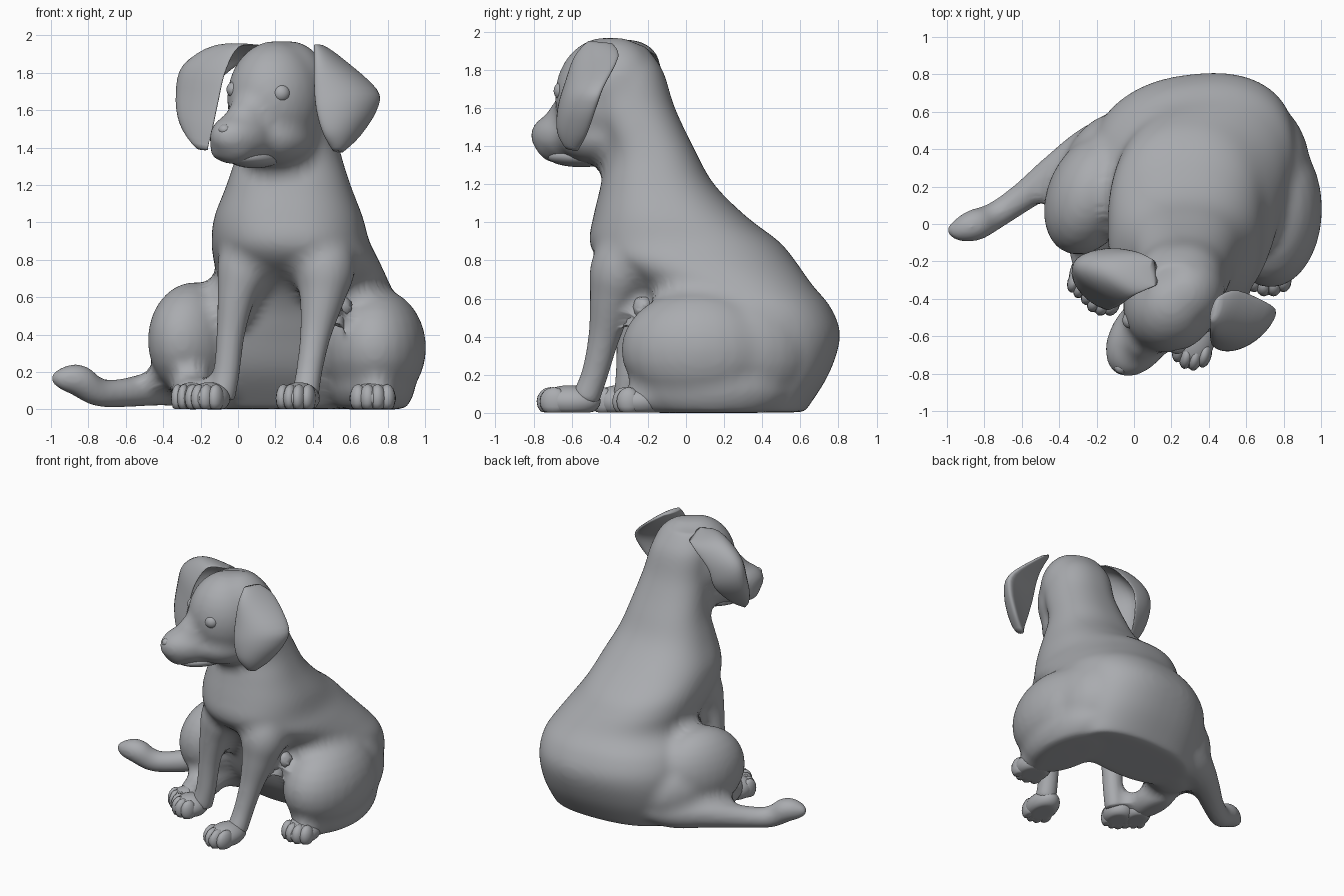
import bpy
import bmesh
import math
from mathutils import Vector, Matrix

cube = bpy.data.objects.get("Cube")
if cube:
    bpy.data.objects.remove(cube, do_unlink=True)

grey = bpy.data.materials.new("soft grey")
grey.use_nodes = True
COLOUR = (0.40, 0.41, 0.43, 1)
grey.diffuse_color = COLOUR
grey.node_tree.nodes["Principled BSDF"].inputs["Base Color"].default_value = COLOUR


def spline(rows, steps=5):
    """Smooth rows of numbers with a Catmull-Rom curve."""
    out = []
    for i in range(len(rows) - 1):
        quad = (rows[max(i - 1, 0)], rows[i], rows[i + 1], rows[min(i + 2, len(rows) - 1)])
        for s in range(steps):
            t = s / steps
            out.append([0.5 * (2 * b + (c - a) * t + (2 * a - 5 * b + 4 * c - d) * t * t
                               + (3 * b - a - 3 * c + d) * t ** 3) for a, b, c, d in zip(*quad)])
    return out + [list(rows[-1])]


def loft(bm, rings, power=1.0, n=32):
    """Closed skin over rings given as (centre, half axis, half axis, bend)."""
    loops = []
    for c, a, b, bend in rings:
        loop = []
        for k in range(n):
            t = 2 * math.pi * k / n
            u, v = math.cos(t), math.sin(t)
            u = math.copysign(abs(u) ** power, u)
            v = math.copysign(abs(v) ** power, v)
            p = c + a * u + b * v + bend * (1 - u * u)
            p.z = max(p.z, 0.005)
            loop.append(bm.verts.new(p))
        loops.append(loop)
    for p, q in zip(loops, loops[1:]):
        for k in range(n):
            bm.faces.new((p[k], p[(k + 1) % n], q[(k + 1) % n], q[k]))
    bm.faces.new(loops[0])
    bm.faces.new(loops[-1])


def tube(bm, rows):
    """Round limb along rows of x, y, z, radius."""
    rows = spline(rows)
    pts = [Vector(r[:3]) for r in rows]
    rings = []
    for i, p in enumerate(pts):
        d = (pts[min(i + 1, len(pts) - 1)] - pts[max(i - 1, 0)]).normalized()
        a = d.cross(Vector((0.3, 0.9, 0.2))).normalized()
        rings.append((p, a * rows[i][3], d.cross(a) * rows[i][3], Vector()))
    loft(bm, rings, n=20)


def ball(bm, centre, radii, yaw=0, pitch=0, detail=28):
    """Ellipsoid, cut flat at the ground."""
    m = (Matrix.Translation(centre) @ Matrix.Rotation(math.radians(yaw), 4, 'Z')
         @ Matrix.Rotation(math.radians(pitch), 4, 'X') @ Matrix.Diagonal((*radii, 1)))
    new = bmesh.ops.create_uvsphere(bm, u_segments=detail, v_segments=detail // 2, radius=1, matrix=m)
    for v in new["verts"]:
        v.co.z = max(v.co.z, 0.002)


def finish(name, bm):
    bmesh.ops.recalc_face_normals(bm, faces=bm.faces)
    for f in bm.faces:
        f.smooth = True
    mesh = bpy.data.meshes.new(name)
    bm.to_mesh(mesh)
    bm.free()
    mesh.materials.append(grey)
    ob = bpy.data.objects.new(name, mesh)
    bpy.context.collection.objects.link(ob)
    return ob


HEAD_YAW = -33.5
bm = bmesh.new()

# Torso and neck: z, centre x, centre y, half width, half depth, skew to the back left
torso = [(0.005, 0.33, 0.38, 0.46, 0.24, 0.02), (0.2, 0.31, 0.36, 0.53, 0.38, 0.05),
         (0.4, 0.31, 0.345, 0.55, 0.455, 0.06), (0.55, 0.33, 0.29, 0.53, 0.465, 0.05),
         (0.67, 0.35, 0.195, 0.46, 0.465, 0.03), (0.80, 0.31, 0.06, 0.44, 0.51, 0),
         (0.90, 0.28, -0.01, 0.42, 0.495, 0), (1.03, 0.27, -0.085, 0.395, 0.40, 0),
         (1.2, 0.27, -0.15, 0.33, 0.295, 0), (1.38, 0.27, -0.185, 0.275, 0.23, 0),
         (1.6, 0.26, -0.28, 0.24, 0.22, 0), (1.8, 0.24, -0.335, 0.22, 0.21, 0),
         (1.93, 0.22, -0.37, 0.14, 0.15, 0)]
loft(bm, [(Vector((x, y, z)), Vector((w, skew, 0)), Vector((0, d, 0)), Vector())
          for z, x, y, w, d, skew in spline(torso)], power=0.86, n=48)

# Thighs and lower hind legs
ball(bm, (-0.23, 0.16, 0.37), (0.23, 0.34, 0.31), -24)
ball(bm, (-0.13, 0.28, 0.26), (0.25, 0.33, 0.27), -24)
ball(bm, (-0.24, -0.08, 0.09), (0.11, 0.24, 0.10))
ball(bm, (0.73, 0.08, 0.33), (0.275, 0.42, 0.32))
ball(bm, (0.68, 0.27, 0.33), (0.265, 0.39, 0.33))
ball(bm, (0.72, 0.14, 0.15), (0.23, 0.42, 0.22))
ball(bm, (0.74, -0.10, 0.09), (0.12, 0.22, 0.10))

# Forelegs
tube(bm, [(0.08, -0.19, 1.0, 0.12), (0.03, -0.25, 0.76, 0.14), (-0.01, -0.28, 0.6, 0.10),
          (-0.04, -0.29, 0.4, 0.076), (-0.06, -0.30, 0.2, 0.07), (-0.09, -0.31, 0.06, 0.075)])
tube(bm, [(0.44, -0.20, 1.02, 0.14), (0.46, -0.335, 0.76, 0.165), (0.45, -0.385, 0.6, 0.122),
          (0.415, -0.43, 0.4, 0.083), (0.38, -0.48, 0.2, 0.07), (0.36, -0.53, 0.07, 0.075)])

# Tail
tube(bm, [(0.0, 0.46, 0.18, 0.15), (-0.2, 0.41, 0.14, 0.13), (-0.4, 0.29, 0.12, 0.10),
          (-0.6, 0.14, 0.09, 0.077), (-0.75, 0.04, 0.09, 0.073), (-0.85, -0.005, 0.155, 0.085),
          (-0.94, -0.03, 0.165, 0.062), (-1.0, -0.03, 0.168, 0.02)])

# Skull, crown, cheeks, muzzle, blunt snout, lips and bridge of the nose
ball(bm, (0.2, -0.42, 1.66), (0.25, 0.275, 0.31), HEAD_YAW)
ball(bm, (0.27, -0.37, 1.72), (0.21, 0.23, 0.25), HEAD_YAW)
ball(bm, (0.19, -0.44, 1.46), (0.215, 0.25, 0.16), HEAD_YAW)
ball(bm, (0.04, -0.59, 1.455), (0.16, 0.25, 0.14), HEAD_YAW)
ball(bm, (-0.02, -0.67, 1.435), (0.135, 0.125, 0.125), HEAD_YAW)
ball(bm, (-0.02, -0.65, 1.385), (0.13, 0.125, 0.07), HEAD_YAW)
ball(bm, (0.08, -0.56, 1.57), (0.12, 0.20, 0.13), HEAD_YAW, 22)

# Fuse the parts, then swell and shrink the skin to fill the creases
body = finish("body", bm)


def fuse(size):
    mod = body.modifiers.new("fuse", 'REMESH')
    mod.mode = 'VOXEL'
    mod.voxel_size = size
    mod.use_smooth_shade = True


def relax(times):
    mod = body.modifiers.new("relax", 'SMOOTH')
    mod.factor = 0.5
    mod.iterations = times


def swell(amount):
    mod = body.modifiers.new("swell", 'DISPLACE')
    mod.mid_level = 0
    mod.strength = amount


fuse(0.017)
relax(4)
swell(0.05)
fuse(0.017)
relax(8)
swell(-0.048)
relax(6)

# Lower jaw, nose and eyes
for name, centre, radii in (
        ("lower_jaw", (0.09, -0.55, 1.345), (0.115, 0.20, 0.055)),
        ("nose", (-0.07, -0.765, 1.495), (0.035, 0.035, 0.03)),
        ("left_eye", (0.23, -0.645, 1.69), (0.05, 0.05, 0.05)),
        ("right_eye", (-0.015, -0.51, 1.71), (0.045, 0.05, 0.045))):
    bm = bmesh.new()
    ball(bm, centre, radii, HEAD_YAW)
    finish(name, bm)


# Paws: a pad with four toes along the front
def paw(name, x, y, yaw, width, length):
    bm = bmesh.new()
    turn = Matrix.Rotation(math.radians(yaw), 3, 'Z')
    ball(bm, (x, y, 0.06), (width, length, 0.085), yaw)
    for k in range(4):
        side = (k - 1.5) / 1.5
        off = turn @ Vector((side * width * 0.62, -length * (0.62 - 0.18 * side * side), 0))
        ball(bm, (x + off.x, y + off.y, 0.06), (width * 0.36, length * 0.45, 0.075), yaw, 0, 16)
    finish(name, bm)


paw("right_front_paw", -0.155, -0.355, -25, 0.11, 0.13)
paw("left_front_paw", 0.325, -0.61, -12, 0.11, 0.165)
paw("right_hind_paw", -0.25, -0.27, -15, 0.095, 0.13)
paw("left_hind_paw", 0.72, -0.24, 0, 0.125, 0.14)


# Ears: rows of front edge and back edge from root to tip, cupped along a bend
def ear(name, rows, bend):
    rings = []
    bend = Vector(bend)
    rows = spline(rows, 4)
    for i, r in enumerate(rows):
        front, back = Vector(r[:3]), Vector(r[3:])
        arch = max(math.sin(math.pi * i / (len(rows) - 1)), 0)
        thick = 0.025 + 0.03 * arch ** 0.7
        rings.append(((front + back) / 2, (front - back) / 2, bend.normalized() * thick, bend * arch))
    bm = bmesh.new()
    loft(bm, rings, n=32)
    finish(name, bm)


ear("left_ear", [(0.41, -0.51, 1.95, 0.46, -0.39, 1.94), (0.41, -0.58, 1.86, 0.56, -0.36, 1.87),
                 (0.41, -0.625, 1.70, 0.74, -0.44, 1.71), (0.425, -0.655, 1.58, 0.74, -0.48, 1.60),
                 (0.46, -0.66, 1.47, 0.65, -0.53, 1.46), (0.51, -0.62, 1.385, 0.56, -0.58, 1.375)],
    (0.016, -0.028, 0.005))
ear("right_ear", [(0.11, -0.33, 1.95, 0.10, -0.19, 1.90), (0.00, -0.38, 1.94, 0.02, -0.15, 1.86),
                  (-0.07, -0.43, 1.81, -0.10, -0.13, 1.76), (-0.11, -0.45, 1.64, -0.14, -0.15, 1.62),
                  (-0.14, -0.46, 1.50, -0.20, -0.27, 1.48), (-0.17, -0.45, 1.395, -0.21, -0.41, 1.39)],
    (-0.165, 0.04, 0.045))
